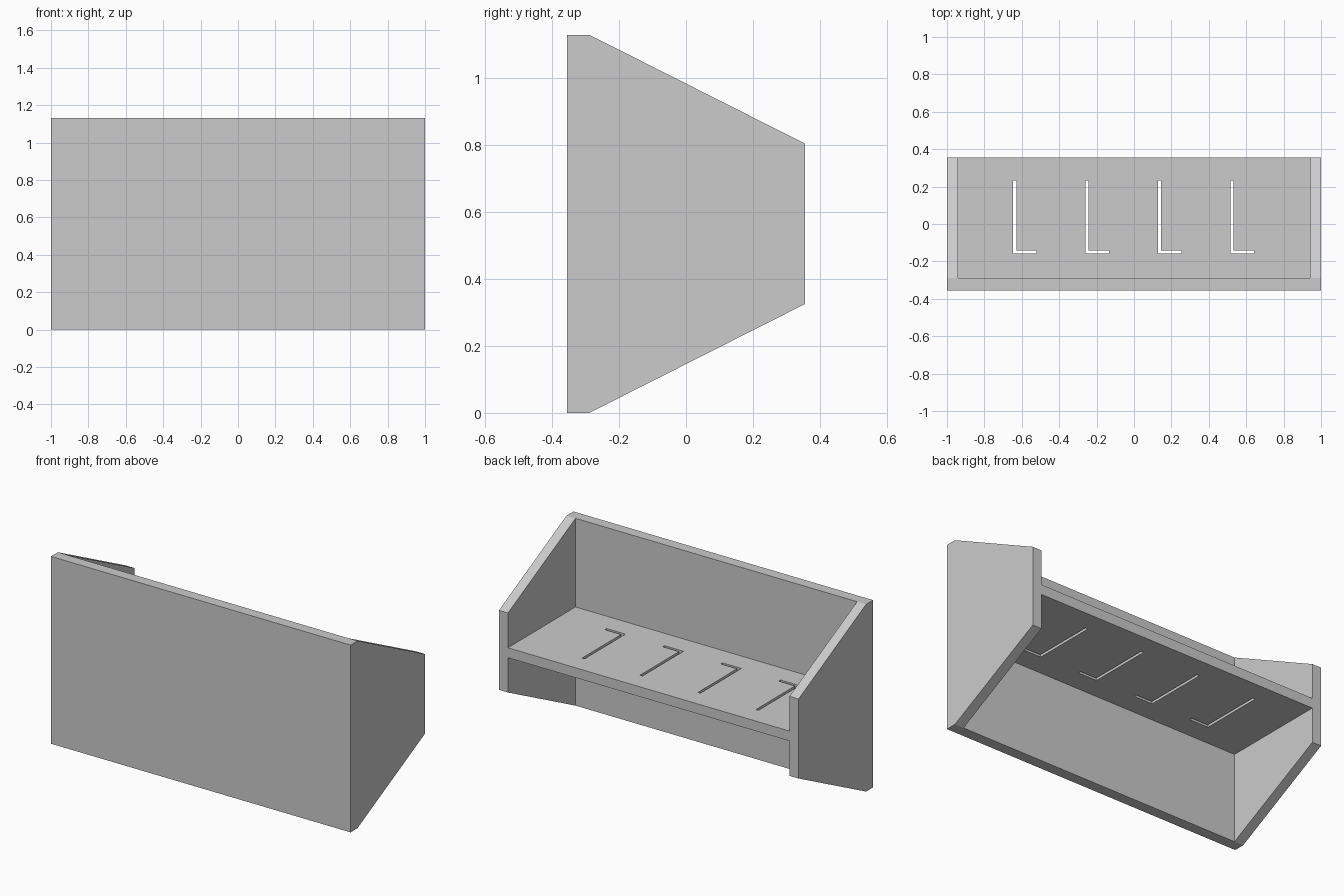
import bpy
import bmesh
from mathutils import Vector

if "Cube" in bpy.data.objects:
    bpy.data.objects.remove(bpy.data.objects["Cube"], do_unlink=True)

WIDTH, DEPTH, HEIGHT = 2.0, 0.71, 1.13
WALL = 0.06
BACK_LOW, BACK_HIGH = 0.325, 0.805
SHELF_LOW, SHELF_HIGH = 0.535, 0.595
FRONT = -DEPTH / 2
BACK = DEPTH / 2
PANEL_Y = FRONT + 0.066

grey = bpy.data.materials.new("plain grey")
grey.use_nodes = True
grey.diffuse_color = (0.6, 0.6, 0.6, 1)
grey.node_tree.nodes["Principled BSDF"].inputs["Base Color"].default_value = (0.6, 0.6, 0.6, 1)


def prism(name, outline, along):
    """Extrude a flat outline of 3D points by the vector along."""
    bm = bmesh.new()
    face = bm.faces.new([bm.verts.new(p) for p in outline])
    made = bmesh.ops.extrude_face_region(bm, geom=[face])["geom"]
    moved = [v for v in made if isinstance(v, bmesh.types.BMVert)]
    bmesh.ops.translate(bm, verts=moved, vec=Vector(along))
    bmesh.ops.recalc_face_normals(bm, faces=bm.faces)
    mesh = bpy.data.meshes.new(name)
    bm.to_mesh(mesh)
    bm.free()
    mesh.materials.append(grey)
    obj = bpy.data.objects.new(name, mesh)
    bpy.context.collection.objects.link(obj)
    return obj


# Whole body with sloping side profile
profile = [(FRONT, 0), (PANEL_Y, 0), (BACK, BACK_LOW), (BACK, BACK_HIGH),
           (PANEL_Y, HEIGHT), (FRONT, HEIGHT)]
body = prism("wall_shelf", [(-WIDTH / 2, y, z) for y, z in profile], (WIDTH, 0, 0))

# Hollows above and below the shelf board
cutters = []
inner = WIDTH / 2 - WALL
for name, low, high in (("upper_hollow", SHELF_HIGH, HEIGHT + 0.2),
                        ("lower_hollow", -0.2, SHELF_LOW)):
    outline = [(-inner, PANEL_Y, low), (inner, PANEL_Y, low),
               (inner, BACK + 0.2, low), (-inner, BACK + 0.2, low)]
    cutters.append(prism(name, outline, (0, 0, high - low)))

# Four angled slots through the shelf board
SLOT, LEG_END, FOOT = 0.017, 0.232, -0.158
for i in range(4):
    x = -0.646 + i * 0.387
    corner = [(x, FOOT), (x + 0.126, FOOT), (x + 0.126, FOOT + SLOT),
              (x + SLOT, FOOT + SLOT), (x + SLOT, LEG_END), (x, LEG_END)]
    cutters.append(prism("slot_cutter", [(px, py, SHELF_LOW - 0.1) for px, py in corner],
                         (0, 0, SHELF_HIGH - SHELF_LOW + 0.2)))

# Carve the body, then discard the cutters
for cutter in cutters:
    cut = body.modifiers.new(cutter.name, "BOOLEAN")
    cut.operation = "DIFFERENCE"
    cut.solver = "EXACT"
    cut.object = cutter
    cutter.hide_render = True
bpy.context.view_layer.update()
carved = bpy.data.meshes.new_from_object(
    body.evaluated_get(bpy.context.evaluated_depsgraph_get()))
body.modifiers.clear()
body.data = carved
for cutter in cutters:
    bpy.data.objects.remove(cutter, do_unlink=True)
